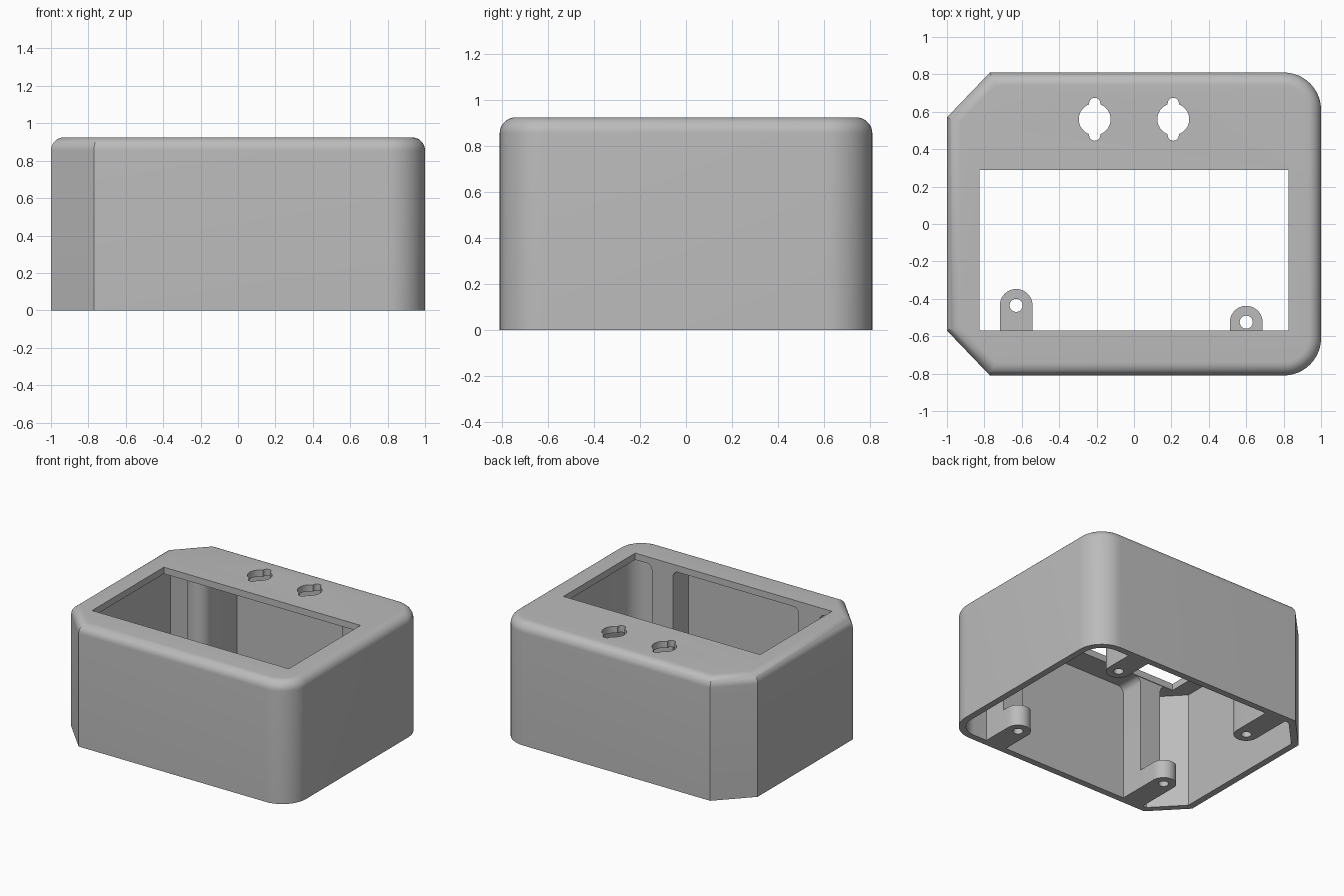
import bpy, bmesh, math

if "Cube" in bpy.data.objects:
    bpy.data.objects.remove(bpy.data.objects["Cube"])

H, WALL, FIL = 0.925, 0.05, 0.07
TAB_R, HOLE_R = 0.0875, 0.035

grey = bpy.data.materials.new("plain_grey")
grey.diffuse_color = (0.5, 0.5, 0.5, 1)
grey.use_nodes = True
grey.node_tree.nodes["Principled BSDF"].inputs["Base Color"].default_value = grey.diffuse_color


def arc(cx, cy, r, a0, a1, n=12):
    return [(cx + r * math.cos(math.radians(a0 + (a1 - a0) * i / n)),
             cy + r * math.sin(math.radians(a0 + (a1 - a0) * i / n))) for i in range(n + 1)]


def loft(name, rings):
    """Closed solid through a stack of equal-sized rings of 3D points."""
    bm = bmesh.new()
    vs = [[bm.verts.new(p) for p in ring] for ring in rings]
    n = len(vs[0])
    for a, b in zip(vs, vs[1:]):
        for i in range(n):
            j = (i + 1) % n
            bm.faces.new((a[i], a[j], b[j], b[i]))
    bm.faces.new(vs[0][::-1])
    bm.faces.new(vs[-1])
    bmesh.ops.recalc_face_normals(bm, faces=bm.faces)
    me = bpy.data.meshes.new(name)
    bm.to_mesh(me)
    bm.free()
    me.materials.append(grey)
    ob = bpy.data.objects.new(name, me)
    bpy.context.collection.objects.link(ob)
    return ob


def prism(name, pts, lo, hi, axis="z"):
    place = (lambda p, t: (p[0], p[1], t)) if axis == "z" else (lambda p, t: (p[0], t, p[1]))
    return loft(name, [[place(p, t) for p in pts] for t in (lo, hi)])


def subtract(target, cutter):
    mod = target.modifiers.new("cut", "BOOLEAN")
    mod.operation, mod.solver, mod.object = "DIFFERENCE", "EXACT", cutter
    bpy.context.view_layer.objects.active = target
    bpy.ops.object.modifier_apply(modifier=mod.name)
    bpy.data.objects.remove(cutter)


def outline(d):
    """Case outline inset by d: rounded right corners, chamfered left corners."""
    k = 0.414 * d
    upper = arc(0.8, 0.61, 0.2 - d, 0, 90) + [(-0.77 + k, 0.81 - d), (-1 + d, 0.57 - k)]
    return upper + [(x, -y) for x, y in reversed(upper)]


# outer case with rounded top edge
levels = [(0, 0)] + [(FIL * (1 - math.cos(math.radians(a))), H - FIL + FIL * math.sin(math.radians(a)))
                     for a in range(0, 91, 10)]
case = loft("case", [[(x, y, z) for x, y in outline(d)] for d, z in levels])

# hollow inside, from which the screw posts are left standing
cavity = prism("cavity", outline(WALL), -0.1, H - WALL)

# screw posts: x, y of hole, height
posts = [(-0.63, -0.435, 0.14), (0.6, -0.525, 0.16), (-0.63, 0.45, 1.0), (0.6, 0.55, 1.0)]
for x, y, top in posts:
    s = 1 if y > 0 else -1
    tab = arc(x, y, TAB_R, 0, -180 * s, 20) + [(x - TAB_R, s * 0.95), (x + TAB_R, s * 0.95)]
    subtract(cavity, prism("post", tab, -0.2, top))
    if s < 0:
        # full-height rib behind each front post, flared where it meets the lid
        f, zt = 0.05, H - WALL
        right = [(TAB_R, -0.2)] + arc(TAB_R + f, zt - f, f, 180, 90, 6) + [(TAB_R + f, 1.0)]
        rib = [(x + u, z) for u, z in right] + [(x - u, z) for u, z in reversed(right)]
        subtract(cavity, prism("rib", rib, -0.95, -0.575, "y"))
subtract(case, cavity)

# display window
subtract(case, prism("window", [(-0.825, -0.57), (0.825, -0.57), (0.825, 0.29), (-0.825, 0.29)],
                     0.8, 1.1))

# two round holes with a notch at each end
R, S = 0.085, 0.03
a = math.degrees(math.acos(S / R))
for x in (-0.21, 0.21):
    half = arc(0, 0, R, 0, a, 10) + arc(0, R, S, 0, 180, 10) + arc(0, 0, R, 180 - a, 180, 10)
    half = half[:-1]
    shape = half + [(-u, -v) for u, v in half]
    subtract(case, prism("notched_hole", [(x + u, 0.56 + v) for u, v in shape], 0.8, 1.1))

# screw holes
for x, y, top in posts:
    subtract(case, prism("screw_hole", arc(x, y, HOLE_R, 0, 360, 24)[:-1], -0.1, 0.4))

bpy.ops.object.select_all(action="DESELECT")
case.select_set(True)
bpy.context.view_layer.objects.active = case
bpy.ops.object.shade_smooth_by_angle(angle=math.radians(30))
